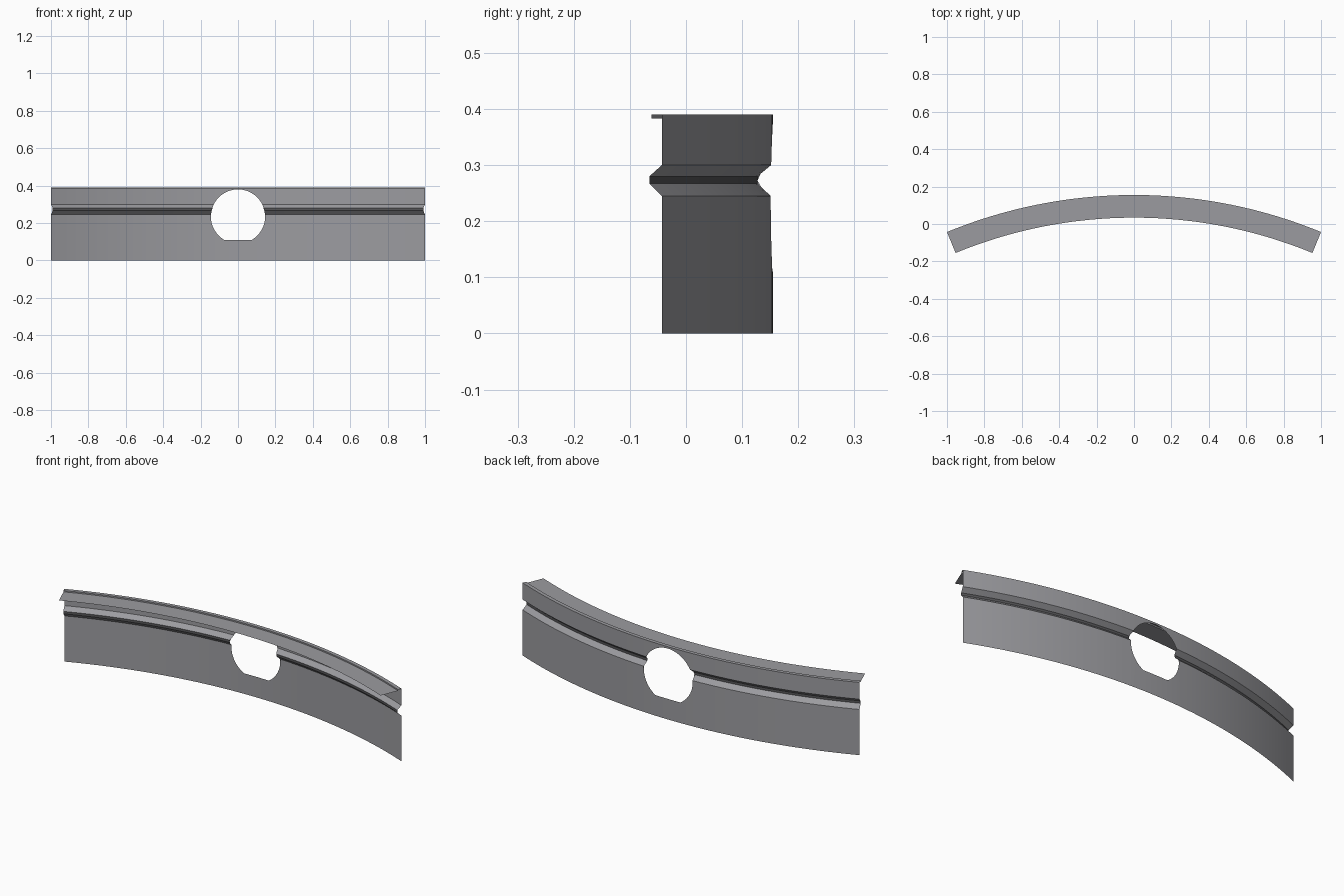
import bpy, bmesh, math

if "Cube" in bpy.data.objects:
    bpy.data.objects.remove(bpy.data.objects["Cube"])

R = 2.624            # outer radius of the curved wall
Y_FRONT = 0.155      # y of the wall at x = 0
HOLE_R, HOLE_Z, HOLE_FLOOR = 0.145, 0.235, 0.11


def material(name, c):
    m = bpy.data.materials.new(name)
    m.diffuse_color = (*c, 1)
    m.use_nodes = True
    m.node_tree.nodes["Principled BSDF"].inputs["Base Color"].default_value = m.diffuse_color
    return m


# Wall profile above the hole centre: (inward offset, height)
WALL = [(0, HOLE_Z), (0, 0.245), (0.024, 0.267), (0.024, 0.28), (0, 0.30), (0, 0.39)]
# Folded top edge and flat flange
FLANGE = [(0.02, 0.39), (0.02, 0.383), (0.121, 0.383)]


def inset(z):
    """Inward offset of the wall at height z."""
    for (a, z0), (b, z1) in zip(WALL, WALL[1:]):
        if z <= z1:
            return a + (b - a) * max(0, (z - z0) / (z1 - z0))
    return 0


# Column positions: even along the wall, denser round the hole
half = [HOLE_R * math.sin(math.radians(a)) for a in range(0, 91, 5)]
half.append(math.sqrt(HOLE_R ** 2 - (HOLE_Z - HOLE_FLOOR) ** 2))
half += [HOLE_R + (1 - HOLE_R) * i / 18 for i in range(1, 19)]
xs = sorted({round(s * x, 5) for x in half for s in (-1, 1)})

bm = bmesh.new()


def vert(x, off, z):
    t = math.asin(x / R)
    r = R - off
    return bm.verts.new((r * math.sin(t), Y_FRONT - R + r * math.cos(t), z))


lower, upper = [], []
for x in xs:
    h = math.sqrt(max(0, HOLE_R ** 2 - x * x))
    low, high = max(HOLE_FLOOR, HOLE_Z - h) if h else HOLE_Z, HOLE_Z + h
    lower.append([vert(x, 0, 0), vert(x, 0, low)])
    zs = [max(z, high) for _, z in WALL]
    upper.append([vert(x, inset(z), z) for z in zs] + [vert(x, o, z) for o, z in FLANGE])

# Skin neighbouring columns; the groove floor takes the dark colour
for cols, floor in ((lower, -1), (upper, 2)):
    for a, b in zip(cols, cols[1:]):
        for i in range(len(a) - 1):
            f = bm.faces.new((a[i], a[i + 1], b[i + 1], b[i]))
            f.material_index = 1 if i == floor else 0
bmesh.ops.remove_doubles(bm, verts=bm.verts, dist=0.0002)
bmesh.ops.dissolve_degenerate(bm, edges=bm.edges, dist=0.0001)
bmesh.ops.recalc_face_normals(bm, faces=bm.faces)
# Outside of the wall faces +y
bm.faces.ensure_lookup_table()
wall_face = max(bm.faces, key=lambda f: f.calc_area() if f.calc_center_median().z < 0.2 else 0)
if wall_face.normal.y < 0:
    bmesh.ops.reverse_faces(bm, faces=bm.faces)

me = bpy.data.meshes.new("curved_panel")
bm.to_mesh(me)
bm.free()
me.materials.append(material("grey metal", (0.33, 0.33, 0.35)))
me.materials.append(material("dark groove", (0.09, 0.09, 0.095)))
panel = bpy.data.objects.new("curved_panel", me)
bpy.context.collection.objects.link(panel)
bpy.context.view_layer.objects.active = panel
panel.select_set(True)
bpy.ops.object.shade_smooth_by_angle(angle=math.radians(30))
